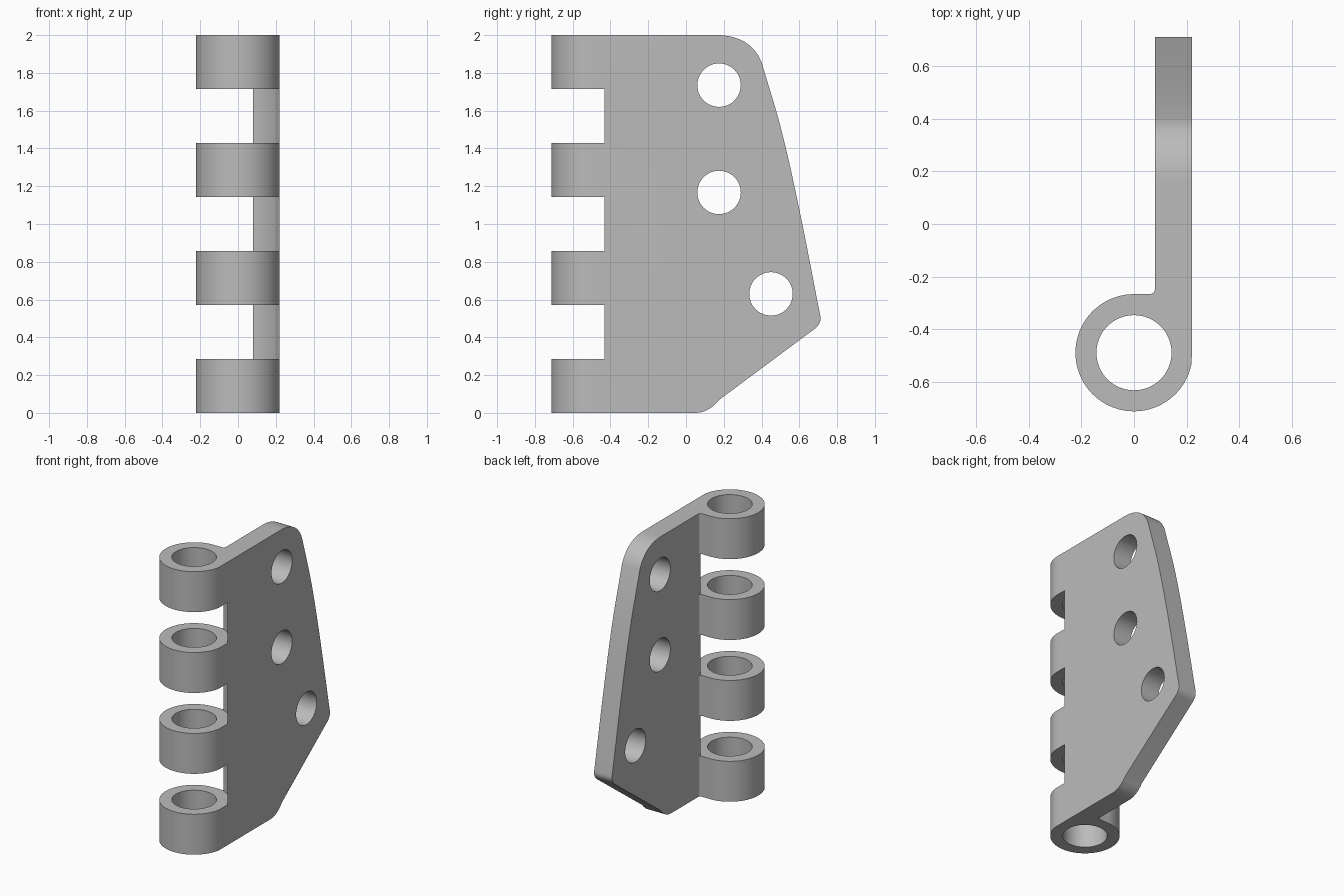
import bpy
import bmesh
from math import cos, sin, pi, radians
from mathutils import Vector

cube = bpy.data.objects.get("Cube")
if cube:
    bpy.data.objects.remove(cube, do_unlink=True)

HEIGHT = 2.0
STEP = HEIGHT / 7          # knuckles and gaps share one pitch
PIN_Y = -0.49              # pin axis
RING, BORE = 0.223, 0.143
OUTER, INNER = 0.22, 0.08  # leaf faces in x

steel = bpy.data.materials.new("grey steel")
steel.use_nodes = True
grey = (0.5, 0.5, 0.5, 1)
steel.diffuse_color = grey
steel.node_tree.nodes["Principled BSDF"].inputs["Base Color"].default_value = grey


def arc(cx, cy, r, a0, a1, n):
    angles = [radians(a0 + (a1 - a0) * i / n) for i in range(n + 1)]
    return [(cx + r * cos(a), cy + r * sin(a)) for a in angles]


def bezier(p0, p1, p2, n):
    p0, p1, p2 = Vector(p0), Vector(p1), Vector(p2)
    ts = [i / n for i in range(n + 1)]
    return [tuple(p0 * (1 - t) ** 2 + p1 * 2 * t * (1 - t) + p2 * t * t) for t in ts]


def prism(name, points, low, high, axis):
    """Extrude a closed profile along z (xy profile) or x (yz profile)."""
    bm = bmesh.new()
    place = (lambda a, b: (a, b, low)) if axis == "z" else (lambda a, b: (low, a, b))
    face = bm.faces.new([bm.verts.new(place(a, b)) for a, b in points])
    move = Vector((0, 0, high - low)) if axis == "z" else Vector((high - low, 0, 0))
    made = bmesh.ops.extrude_face_region(bm, geom=[face])["geom"]
    bmesh.ops.translate(bm, vec=move, verts=[v for v in made if isinstance(v, bmesh.types.BMVert)])
    bmesh.ops.recalc_face_normals(bm, faces=bm.faces)
    mesh = bpy.data.meshes.new(name)
    bm.to_mesh(mesh)
    bm.free()
    mesh.materials.append(steel)
    obj = bpy.data.objects.new(name, mesh)
    bpy.context.collection.objects.link(obj)
    return obj


def carve(target, tool, operation="DIFFERENCE"):
    mod = target.modifiers.new("carve", "BOOLEAN")
    mod.operation, mod.object, mod.solver = operation, tool, "EXACT"
    bpy.context.view_layer.objects.active = target
    bpy.ops.object.modifier_apply(modifier=mod.name)
    bpy.data.objects.remove(tool, do_unlink=True)


# Rolled knuckle and leaf, as one plan profile
plan = arc(0, PIN_Y, RING, 90, 350, 64)
plan += [(OUTER, PIN_Y), (OUTER, 0.8), (INNER, 0.8)]
plan += arc(INNER - 0.02, PIN_Y + RING + 0.02, 0.02, 0, -90, 6)
hinge = prism("hinge_leaf", plan, -0.1, HEIGHT + 0.1, "z")

# Leaf outline seen from the side
outline = [(-0.9, 0.0)]
outline += bezier((0.05, 0), (0.12, 0), (0.177, 0.07), 8)
outline += bezier((0.68, 0.444), (0.72, 0.474), (0.711, 0.515), 8)
outline += bezier((0.69, 0.62), (0.55, 1.36), (0.473, 1.614), 10)
outline += bezier((0.40, 1.857), (0.34, HEIGHT), (0.16, HEIGHT), 14)
outline += [(-0.9, HEIGHT)]
carve(hinge, prism("outline_cutter", outline, -0.5, 0.5, "x"), "INTERSECT")

# Pin bore
carve(hinge, prism("bore_cutter", arc(0, PIN_Y, BORE, 0, 354.375, 63), -0.2, 2.2, "z"))

# Gaps for the mating knuckles, with a concave clearance in the leaf edge
gap = [(0.3, -0.434)] + arc(0, PIN_Y, 0.228, 14.2, 69.5, 14)
gap += [(INNER - 0.002, -0.2), (-0.3, -0.2), (-0.3, -0.8), (0.3, -0.8)]
for i in (1, 3, 5):
    carve(hinge, prism("gap_cutter", gap, i * STEP, (i + 1) * STEP, "z"))

# Screw holes
for y, z in ((0.175, 1.735), (0.175, 1.167), (0.45, 0.63)):
    carve(hinge, prism("hole_cutter", arc(y, z, 0.115, 0, 352.5, 47), -0.5, 0.5, "x"))

# Smooth curved walls, keep crisp edges
bpy.ops.object.select_all(action="DESELECT")
hinge.select_set(True)
bpy.context.view_layer.objects.active = hinge
bpy.ops.object.shade_smooth_by_angle(angle=pi / 6)
